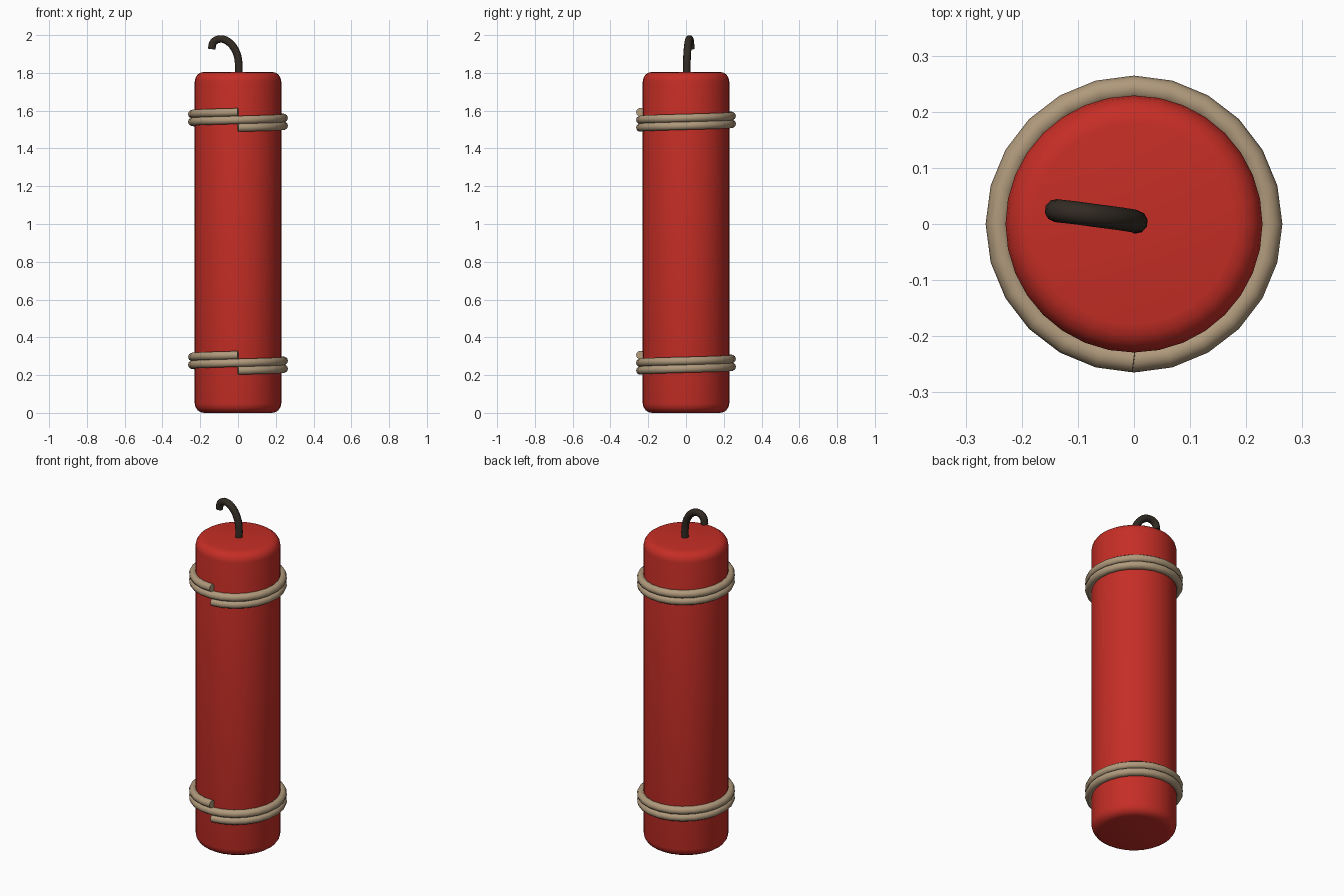
import bpy, bmesh, math
from mathutils import Vector

if "Cube" in bpy.data.objects:
    bpy.data.objects.remove(bpy.data.objects["Cube"])


def material(name, rgb):
    m = bpy.data.materials.new(name)
    m.diffuse_color = (*rgb, 1)
    m.use_nodes = True
    m.node_tree.nodes["Principled BSDF"].inputs["Base Color"].default_value = m.diffuse_color
    return m


red = material("red_paper", (0.56, 0.027, 0.019))
tan = material("tan_rope", (0.43, 0.32, 0.20))
dark = material("dark_fuse", (0.032, 0.024, 0.017))


def finish(name, bm, mat, angle):
    bmesh.ops.recalc_face_normals(bm, faces=bm.faces)
    me = bpy.data.meshes.new(name)
    bm.to_mesh(me)
    bm.free()
    ob = bpy.data.objects.new(name, me)
    bpy.context.collection.objects.link(ob)
    me.materials.append(mat)
    bpy.ops.object.select_all(action='DESELECT')
    ob.select_set(True)
    bpy.context.view_layer.objects.active = ob
    bpy.ops.object.shade_smooth_by_angle(angle=math.radians(angle))
    return ob


def tube(name, path, radius, sides, mat, ref):
    """Sweep a capped ring along a path; ref(p) gives a side direction."""
    bm = bmesh.new()
    rings = []
    for i, p in enumerate(path):
        t = (path[min(i + 1, len(path) - 1)] - path[max(i - 1, 0)]).normalized()
        u = ref(p)
        u = (u - t * u.dot(t)).normalized()
        v = t.cross(u)
        rings.append([bm.verts.new(p + radius * (math.cos(a) * u + math.sin(a) * v))
                      for a in (2 * math.pi * k / sides for k in range(sides))])
    for a, b in zip(rings, rings[1:]):
        for k in range(sides):
            n = (k + 1) % sides
            bm.faces.new((a[k], a[n], b[n], b[k]))
    bm.faces.new(rings[0])
    bm.faces.new(rings[-1])
    return finish(name, bm, mat, 50)


# Red stick: lathe of a rounded-end profile
R, H, B, N = 0.229, 1.805, 0.05, 32
arc = [(R - B + B * math.sin(a), B - B * math.cos(a))
       for a in (math.pi / 2 * i / 4 for i in range(5))]
profile = arc + [(r, H - z) for r, z in reversed(arc)]
bm = bmesh.new()
rings = [[bm.verts.new((r * math.cos(2 * math.pi * k / N), r * math.sin(2 * math.pi * k / N), z))
          for k in range(N)] for r, z in profile]
for a, b in zip(rings, rings[1:]):
    for k in range(N):
        n = (k + 1) % N
        bm.faces.new((a[k], a[n], b[n], b[k]))
bm.faces.new(rings[0])
bm.faces.new(rings[-1])
finish("stick_body", bm, red, 40)

# Two rope bands: two helical turns each, starting and ending at the front
for name, z0 in (("lower_rope", 0.224), ("upper_rope", 1.510)):
    path = []
    for i in range(49):
        a = -math.pi / 2 + 2 * math.pi * i / 24
        path.append(Vector((0.242 * math.cos(a), 0.242 * math.sin(a), z0 + 0.041 * i / 24)))
    tube(name, path, 0.0225, 10, tan, lambda p: Vector((p.x, p.y, 0)))

# Curled fuse: smooth curve through a few points
pts = [Vector(p) for p in ((0.003, 0.003, 1.78), (0.004, 0.004, 1.84), (-0.004, 0.006, 1.896),
                           (-0.030, 0.010, 1.945), (-0.068, 0.015, 1.975),
                           (-0.105, 0.020, 1.978), (-0.132, 0.023, 1.960), (-0.139, 0.024, 1.926))]
path = []
for i in range(len(pts) - 1):
    p0, p1, p2, p3 = (pts[max(0, min(len(pts) - 1, i + d))] for d in (-1, 0, 1, 2))
    for s in range(3):
        t = s / 3
        path.append(0.5 * (2 * p1 + (p2 - p0) * t + (2 * p0 - 5 * p1 + 4 * p2 - p3) * t * t
                           + (3 * p1 - p0 - 3 * p2 + p3) * t ** 3))
path.append(pts[-1])
tube("fuse", path, 0.0205, 10, dark, lambda p: Vector((0.12, 1, 0)))
